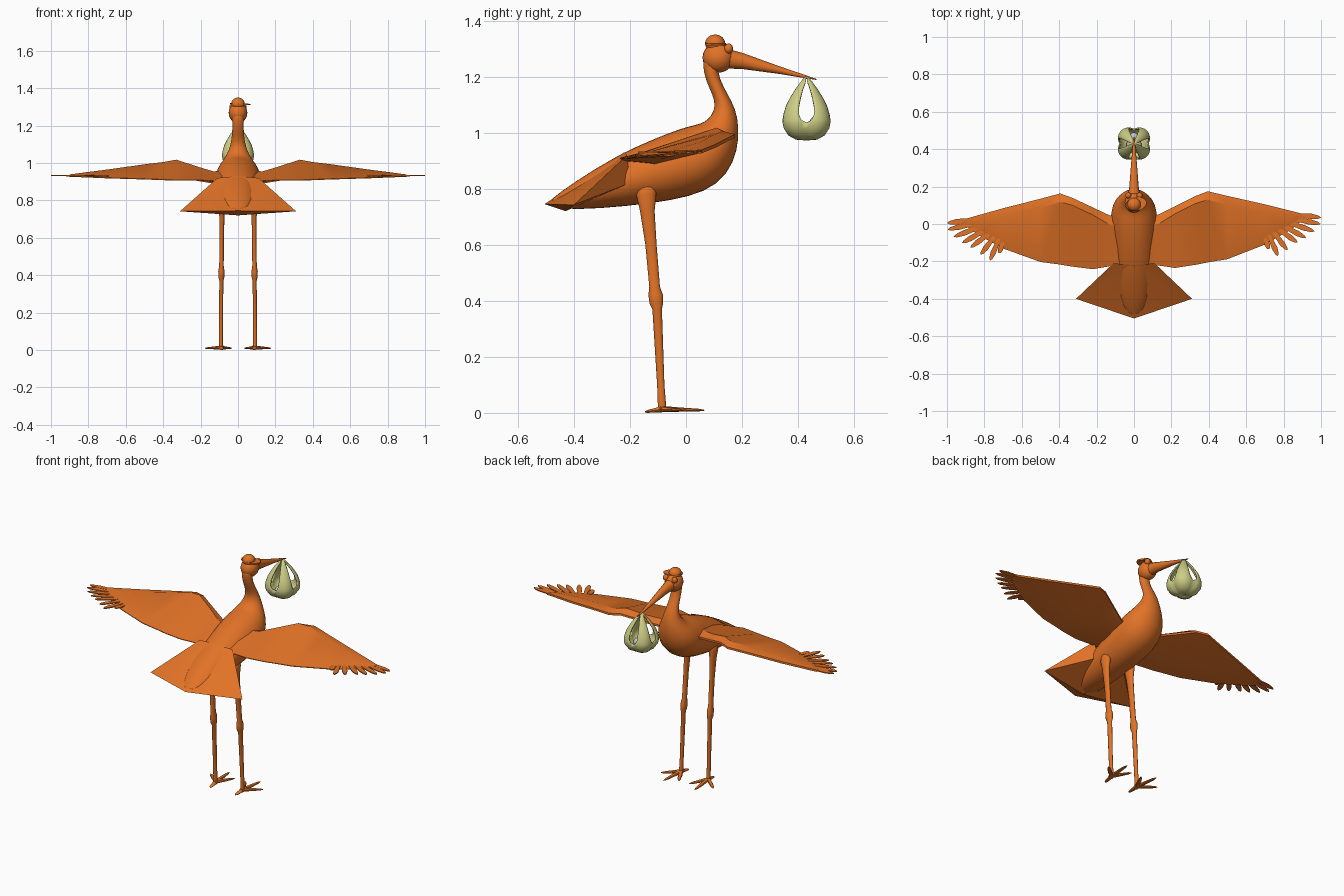
import bpy, bmesh, math
from mathutils import Vector as V

if "Cube" in bpy.data.objects:
    bpy.data.objects.remove(bpy.data.objects["Cube"])


def material(name, rgb):
    m = bpy.data.materials.new(name)
    m.use_nodes = True
    m.diffuse_color = (*rgb, 1)
    m.node_tree.nodes["Principled BSDF"].inputs["Base Color"].default_value = (*rgb, 1)
    return m


ORANGE = material("orange plumage", (0.76, 0.17, 0.02))
CLOTH = material("pale yellow cloth", (0.62, 0.62, 0.24))
GREY = material("soft grey", (0.55, 0.55, 0.6))


def finish(name, bm, mat=ORANGE, angle=40, subsurf=0):
    bmesh.ops.recalc_face_normals(bm, faces=bm.faces[:])
    me = bpy.data.meshes.new(name)
    bm.to_mesh(me)
    bm.free()
    me.materials.append(mat)
    ob = bpy.data.objects.new(name, me)
    bpy.context.collection.objects.link(ob)
    bpy.ops.object.select_all(action='DESELECT')
    ob.select_set(True)
    bpy.context.view_layer.objects.active = ob
    if angle:
        bpy.ops.object.shade_smooth_by_angle(angle=math.radians(angle))
    if subsurf:
        mod = ob.modifiers.new("smooth form", 'SUBSURF')
        mod.levels = mod.render_levels = subsurf
    return ob


def bridge(bm, loops):
    """Skin closed point loops of equal length and cap both ends."""
    rows = [[bm.verts.new(p) for p in loop] for loop in loops]
    n = len(rows[0])
    for a, b in zip(rows, rows[1:]):
        for i in range(n):
            j = (i + 1) % n
            bm.faces.new((a[i], a[j], b[j], b[i]))
    bm.faces.new(rows[0][::-1])
    bm.faces.new(rows[-1])


def ellipse(c, a, b, n=16):
    t = [2 * math.pi * i / n for i in range(n)]
    return [V(c) + V(a) * math.cos(s) + V(b) * math.sin(s) for s in t]


def ball(name, c, size, mat=ORANGE):
    bm = bmesh.new()
    bmesh.ops.create_uvsphere(bm, u_segments=20, v_segments=12, radius=1)
    bmesh.ops.scale(bm, vec=size, verts=bm.verts)
    bmesh.ops.translate(bm, vec=c, verts=bm.verts)
    return finish(name, bm, mat, 60)


# Body and neck: top y,z / bottom y,z / half width
stations = [
    (-.50, .75, -.485, .735, .03), (-.40, .825, -.40, .722, .09),
    (-.24, .925, -.21, .735, .115), (-.12, .978, -.05, .755, .125),
    (-.02, 1.018, .07, .785, .13), (.035, 1.03, .15, .845, .12),
    (.065, 1.038, .187, .94, .095), (.09, 1.06, .19, 1.02, .062),
    (.105, 1.095, .178, 1.085, .042), (.095, 1.135, .15, 1.135, .034),
    (.07, 1.185, .118, 1.195, .03), (.058, 1.24, .115, 1.235, .032),
    (.065, 1.285, .12, 1.26, .035)]
bm = bmesh.new()
loops = []
for ty, tz, by, bz, w in stations:
    top, bot = V((0, ty, tz)), V((0, by, bz))
    loops.append(ellipse((top + bot) / 2, (w, 0, 0), (top - bot) / 2))
bridge(bm, loops)
finish("body_and_neck", bm, ORANGE, 60, 1)

# Head, eyes and cap
ball("head", (0, .115, 1.268), (.05, .056, .054))
for s, side in ((1, "left"), (-1, "right")):
    ball(side + "_eye", (s * .03, .152, 1.3), (.016, .016, .018))
ball("cap", (0, .104, 1.318), (.036, .036, .032))
bm = bmesh.new()
bridge(bm, [ellipse((.012, .107, z), (.055, .012, -.003), (-.008, .036, 0)) for z in (1.312, 1.319)])
finish("cap_brim", bm)

# Beak
bm = bmesh.new()
bridge(bm, [ellipse((0, y, z), (w, 0, 0), (0, 0, h), 12) for y, z, w, h in
            ((.14, 1.265, .034, .036), (.2, 1.256, .025, .029), (.33, 1.224, .015, .014), (.465, 1.19, .003, .002))])
finish("beak", bm)

# Tail fan: ridged roof over a shallow underside
bm = bmesh.new()
roof, tip, keel = [bm.verts.new(p) for p in ((0, -.22, .93), (0, -.505, .745), (0, -.43, .72))]
for s in (1, -1):
    shoulder, corner, belly = [bm.verts.new(p) for p in
                               ((s * .11, -.21, .92), (s * .31, -.4, .742), (s * .09, -.2, .82))]
    for f in ((roof, shoulder, corner), (roof, corner, tip), (tip, corner, keel),
              (corner, belly, keel), (corner, shoulder, belly)):
        bm.faces.new(f)
finish("tail_fan", bm, ORANGE, 25)

# Wings: x / leading y,z / ridge y,z / trailing y,z / underside z
ribs = [
    (.04, .04, .94, -.02, .965, -.21, .90, .88), (.13, .05, .94, 0, .955, -.222, .905, .89),
    (.22, .095, .965, .055, .982, -.235, .91, .905), (.33, .15, .998, .11, 1.018, -.218, .91, .915),
    (.395, .175, .994, .13, 1.006, -.205, .912, .92), (.5, .15, .982, .1, .993, -.188, .916, .922),
    (.7, .105, .958, .05, .965, -.11, .922, .925), (.84, .07, .944, .04, .947, -.03, .928, .928),
    (.9, .055, .938, .045, .939, .02, .931, .931)]
feathers = [(1, .035), (.998, 0), (.965, -.04), (.92, -.075), (.875, -.1), (.82, -.14), (.77, -.172), (.722, -.135)]

for s, side in ((1, "left"), (-1, "right")):
    def place(x, y, z):
        return V((s * x, y - (.03 * x if s < 0 else 0), z))

    bm = bmesh.new()
    bridge(bm, [[place(x, ly, lz), place(x, ry, rz), place(x, ty, tz),
                 place(x, ty, tz - .004), place(x, (ry + ty) / 2, uz), place(x, ly, lz - .012)]
                for x, ly, lz, ry, rz, ty, tz, uz in ribs])
    finish(side + "_wing", bm, ORANGE, 30)

    # Flight feathers: thin leaves fanned along the wing tip
    bm = bmesh.new()
    for i, (fx, fy) in enumerate(feathers):
        t = i / (len(feathers) - 1)
        root = V((.85 - .15 * t, .05 - .125 * t, 0))
        end = V((fx, fy, 0))
        across = (end - root).cross(V((0, 0, 1))).normalized() * .015
        outline = [root - across * .6, root.lerp(end, .65) - across, root.lerp(end, .9) - across * .6, end,
                   root.lerp(end, .9) + across * .6, root.lerp(end, .65) + across, root + across * .6]
        z = .934 - .004 * t
        bridge(bm, [[place(p.x, p.y, z + dz) for p in outline] for dz in (-.003, .003)])
    finish(side + "_flight_feathers", bm)

    # Leg with thigh and knee: y, z, half width x, half width y
    bm = bmesh.new()
    bridge(bm, [ellipse((s * (.092 - .008 * z), y, z), (a, 0, 0), (0, b, 0), 12) for y, z, a, b in
                ((-.085, .015, .011, .015), (-.09, .1, .01, .013), (-.103, .37, .011, .017),
                 (-.106, .39, .016, .024), (-.108, .42, .017, .026), (-.112, .45, .012, .019),
                 (-.125, .6, .012, .02), (-.138, .72, .014, .026), (-.142, .78, .022, .036),
                 (-.14, .81, .02, .032), (-.135, .82, .008, .015))])
    finish(side + "_leg", bm, ORANGE, 50)

    # Foot: flat tapered toes
    bm = bmesh.new()
    ankle = V((s * .091, -.085, .016))
    for tx, ty in ((.035, .02), (.105, .065), (.176, -.01), (.085, -.147)):
        end = V((s * tx, ty, .012 if ty > -.1 else .006))
        across = (end - ankle).cross(V((0, 0, 1))).normalized()
        bridge(bm, [ellipse(ankle.lerp(end, k), across * w, (0, 0, h), 8) for k, w, h in
                    ((-.1, .011, .012), (.5, .012, .007), (.85, .009, .005), (1, .002, .002))])
    bmesh.ops.translate(bm, vec=(0, 0, -min(v.co.z for v in bm.verts)), verts=bm.verts)
    finish(side + "_foot", bm)

# Cloth bundle: four straps that merge into a bowl; r, z, strap half angle
profile = [(.003, .972, 45), (.035, .975, 45), (.06, .99, 45), (.075, 1.015, 45), (.079, 1.035, 45),
           (.079, 1.045, 33), (.076, 1.065, 27), (.068, 1.095, 25), (.054, 1.125, 25),
           (.037, 1.155, 27), (.02, 1.18, 36), (.006, 1.2, 45)]
bm = bmesh.new()
for k in range(4):
    rows = []
    for r, z, half in profile:
        row = []
        for u in range(-4, 5):
            a = math.radians(45 + 90 * k + u / 4 * half)
            rad = r * (1 + .24 * abs(math.sin(2 * a)))
            row.append(bm.verts.new((rad * math.cos(a), .43 + rad * math.sin(a), z)))
        rows.append(row)
    for a, b in zip(rows, rows[1:]):
        for i in range(8):
            bm.faces.new((a[i], a[i + 1], b[i + 1], b[i]))
bmesh.ops.remove_doubles(bm, verts=bm.verts, dist=.0005)
bundle = finish("cloth_bundle", bm, CLOTH, 60)
thick = bundle.modifiers.new("cloth thickness", 'SOLIDIFY')
thick.thickness = .008

# Infant resting in the bundle
ball("infant_body", (0, .425, 1.012), (.04, .045, .024), GREY)
ball("infant_head", (0, .465, 1.035), (.024, .024, .024), GREY)
